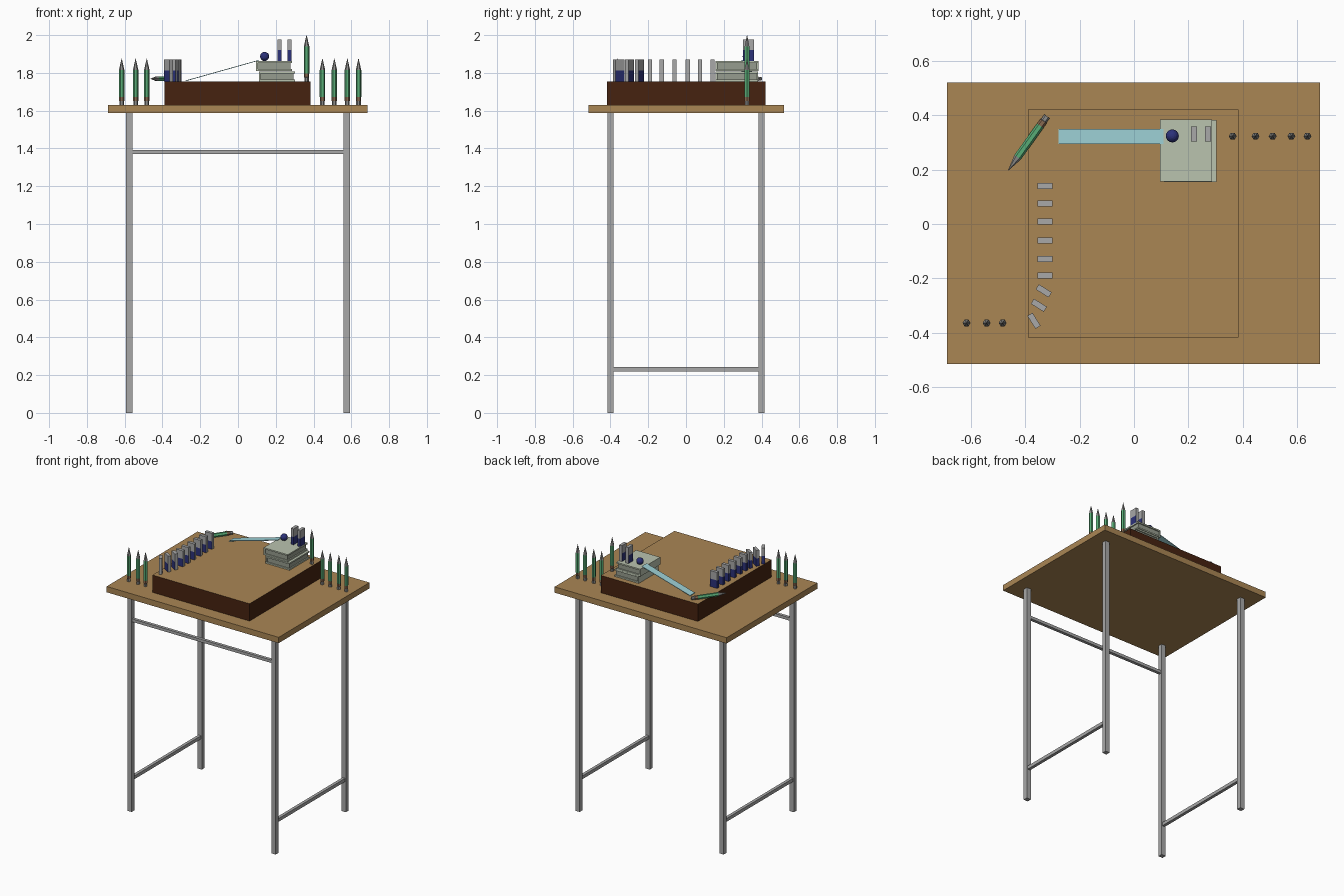
import bpy, bmesh, math
from mathutils import Vector, Matrix

if "Cube" in bpy.data.objects:
    bpy.data.objects.remove(bpy.data.objects["Cube"])


def mat(name, r, g, b):
    def lin(c):
        c /= 255
        return c / 12.92 if c <= 0.04045 else ((c + 0.055) / 1.055) ** 2.4
    m = bpy.data.materials.new(name)
    m.diffuse_color = (lin(r), lin(g), lin(b), 1)
    m.use_nodes = True
    m.node_tree.nodes["Principled BSDF"].inputs["Base Color"].default_value = m.diffuse_color
    return m


TAN = mat("tan wood", 170, 134, 84)
BROWN = mat("dark brown wood", 70, 34, 16)
STEEL = mat("grey metal", 168, 168, 168)
COVER = mat("pale green cover", 186, 195, 175)
PAGES = mat("page grey", 150, 156, 142)
AQUA = mat("light aqua", 156, 207, 212)
BLUE = mat("dark blue", 44, 50, 122)
GREEN = mat("pencil green", 88, 172, 118)
BAND = mat("band brown", 135, 105, 80)
TIP = mat("grey tip", 140, 140, 138)


def finish(name, bm, mats, matrix=Matrix()):
    bmesh.ops.recalc_face_normals(bm, faces=bm.faces)
    me = bpy.data.meshes.new(name)
    bm.to_mesh(me)
    bm.free()
    for m in mats:
        me.materials.append(m)
    ob = bpy.data.objects.new(name, me)
    ob.matrix_world = matrix
    bpy.context.collection.objects.link(ob)
    return ob


def cube(x0, x1, y0, y1, z0, z1):
    bm = bmesh.new()
    bmesh.ops.create_cube(bm, size=1)
    bmesh.ops.scale(bm, vec=(x1 - x0, y1 - y0, z1 - z0), verts=bm.verts)
    bmesh.ops.translate(bm, vec=((x0 + x1) / 2, (y0 + y1) / 2, (z0 + z1) / 2), verts=bm.verts)
    return bm


def box(name, m, *dims):
    return finish(name, cube(*dims), [m])


# Table: top, four legs, one upper front rail, two lower side rails
box("table_top", TAN, -0.688, 0.685, -0.515, 0.52, 1.588, 1.63)
for sx in (-1, 1):
    for sy in (-1, 1):
        x, y = sx * 0.575, sy * 0.40
        box("leg", STEEL, x - 0.017, x + 0.017, y - 0.016, y + 0.016, 0, 1.588)
    box("side_rail", STEEL, sx * 0.575 - 0.011, sx * 0.575 + 0.011, -0.39, 0.39, 0.219, 0.243)
box("front_rail", STEEL, -0.56, 0.56, -0.411, -0.389, 1.37, 1.391)

# Raised platform: dark sides, tan top
bm = cube(-0.39, 0.385, -0.418, 0.421, 1.63, 1.755)
bm.normal_update()
for f in bm.faces:
    f.material_index = 1 if f.normal.z > 0.5 else 0
finish("platform", bm, [BROWN, TAN])


# Books: two covers, a spine and an inset page block
def book(x0, x1, y0, y1, z0, z1):
    t = 0.01
    box("book_lower_cover", COVER, x0, x1, y0, y1, z0, z0 + t)
    box("book_upper_cover", COVER, x0, x1, y0, y1, z1 - t, z1)
    box("book_spine", COVER, x0, x0 + t, y0, y1, z0 + t, z1 - t)
    box("book_pages", PAGES, x0 + t, x1 - 0.008, y0 + 0.008, y1 - 0.008, z0 + t, z1 - t)


book(0.11, 0.303, 0.155, 0.382, 1.755, 1.808)
book(0.095, 0.287, 0.157, 0.385, 1.81, 1.863)

# Ramp leaning on the books
bm = bmesh.new()
low, high = Vector((-0.277, 0, 1.756)), Vector((0.108, 0, 1.864))
grid = [[bm.verts.new((p.x, y, p.z + dz)) for y in (0.295, 0.35)]
        for dz in (0, 0.004) for p in (low, high)]
bmesh.ops.convex_hull(bm, input=bm.verts[:])
finish("ramp", bm, [AQUA])

# Ball at the top of the ramp
bm = bmesh.new()
bmesh.ops.create_uvsphere(bm, u_segments=16, v_segments=10, radius=0.024)
finish("ball", bm, [BLUE], Matrix.Translation((0.141, 0.324, 1.887)))


# Domino: grey block, lower half blue except on one end
def domino(x, y, z, deg):
    bm = cube(-0.028, 0.028, -0.011, 0.011, 0, 0.115)
    bmesh.ops.bisect_plane(bm, geom=bm.verts[:] + bm.edges[:] + bm.faces[:],
                           plane_co=(0, 0, 0.057), plane_no=(0, 0, 1))
    bm.normal_update()
    for f in bm.faces:
        low_half = f.calc_center_median().z < 0.057
        f.material_index = 1 if low_half and f.normal.x < 0.5 else 0
    finish("domino", bm, [STEEL, BLUE],
           Matrix.Translation((x, y, z)) @ Matrix.Rotation(math.radians(deg), 4, 'Z'))


for y in (0.14, 0.075, 0.009, -0.06, -0.128, -0.19):
    domino(-0.327, y, 1.755, 0)
domino(-0.332, -0.246, 1.755, -32)
domino(-0.35, -0.299, 1.755, -32)
domino(-0.368, -0.356, 1.755, -58)
for x in (0.22, 0.272):
    domino(x, 0.331, 1.863, 90)


# Pencil: lathed hexagon with eraser, band, body and sharpened point
def pencil(matrix):
    bm = bmesh.new()
    profile = [(0.012, 0), (0.012, 0.02), (0.014, 0.022), (0.014, 0.042),
               (0.0145, 0.043), (0.0145, 0.185), (0.0008, 0.245)]
    colour = [0, 0, 1, 1, 2, 3]
    n = 6
    rings = [[bm.verts.new((r * math.cos(math.tau * i / n), r * math.sin(math.tau * i / n), z))
              for i in range(n)] for r, z in profile]
    for k, c in enumerate(colour):
        for i in range(n):
            j = (i + 1) % n
            f = bm.faces.new((rings[k][i], rings[k][j], rings[k + 1][j], rings[k + 1][i]))
            f.material_index = c
    bm.faces.new(rings[0][::-1])
    bm.faces.new(rings[-1]).material_index = 3
    finish("pencil", bm, [TIP, BAND, GREEN, TIP], matrix)


for x in (0.447, 0.51, 0.579, 0.638):
    pencil(Matrix.Translation((x, 0.323, 1.63)))
for x in (-0.616, -0.542, -0.483):
    pencil(Matrix.Translation((x, -0.364, 1.63)))
pencil(Matrix.Translation((0.363, 0.323, 1.755)))

# Pencil lying on the platform, point over the edge
direction = Vector((-0.14, -0.195, 0)).normalized()
pencil(Matrix.Translation((-0.32, 0.396, 1.769)) @ direction.to_track_quat('Z', 'Y').to_matrix().to_4x4())
